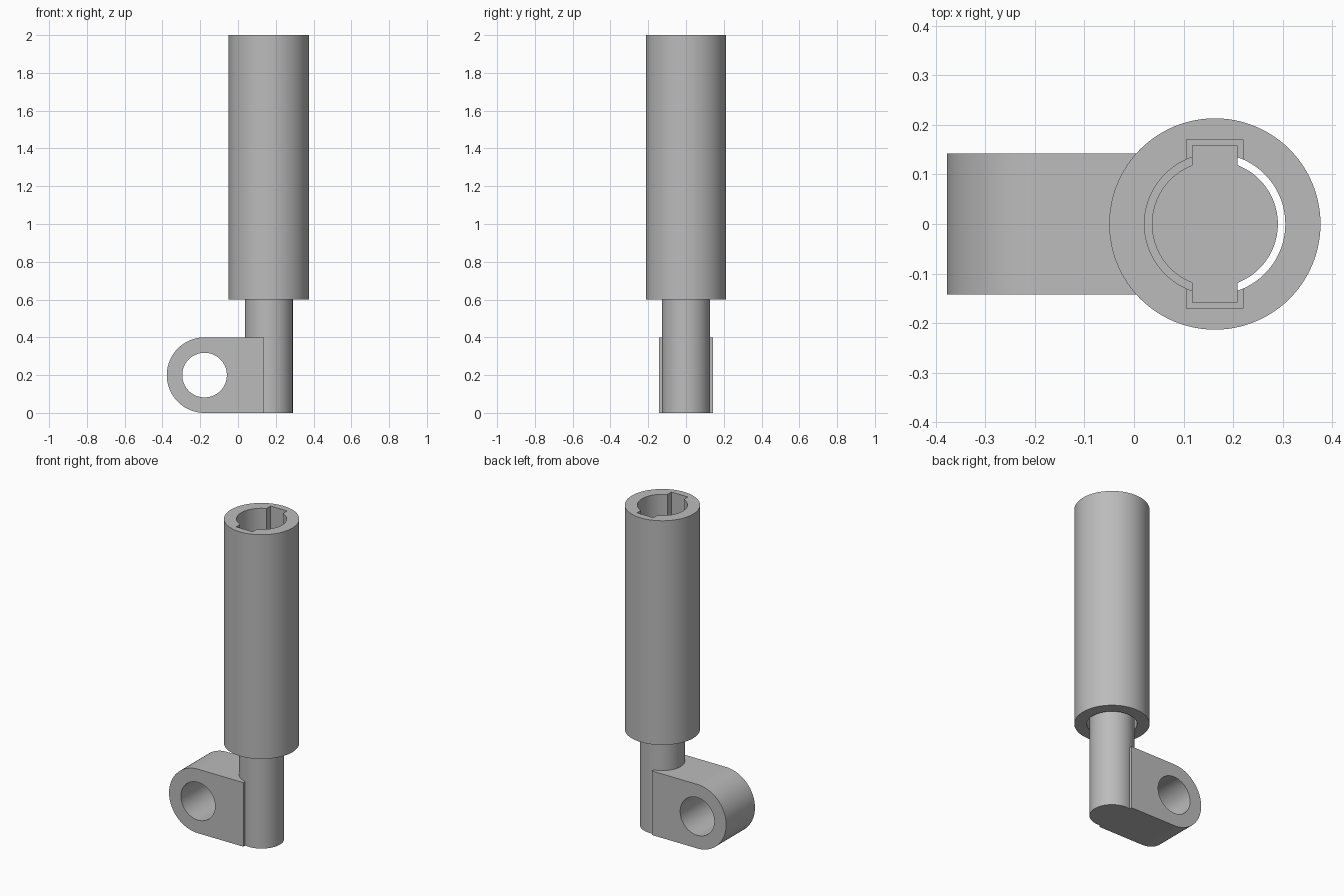
import bpy
import bmesh
from math import pi, sin, cos
from mathutils import Matrix, Vector

AXIS_X = 0.163      # shared axis of sleeve and rod
PIVOT = (-0.177, 0, 0.2)
SIDES = 96

if "Cube" in bpy.data.objects:
    bpy.data.objects.remove(bpy.data.objects["Cube"], do_unlink=True)

grey = bpy.data.materials.new("plain grey")
grey.use_nodes = True
grey.diffuse_color = (0.5, 0.5, 0.5, 1)
grey.node_tree.nodes["Principled BSDF"].inputs["Base Color"].default_value = (0.5, 0.5, 0.5, 1)


def make_object(name, bm):
    bmesh.ops.recalc_face_normals(bm, faces=bm.faces)
    mesh = bpy.data.meshes.new(name)
    bm.to_mesh(mesh)
    bm.free()
    mesh.materials.append(grey)
    obj = bpy.data.objects.new(name, mesh)
    bpy.context.collection.objects.link(obj)
    return obj


def cylinder(name, radius, z0, z1):
    bm = bmesh.new()
    bmesh.ops.create_cone(bm, cap_ends=True, segments=SIDES, radius1=radius, radius2=radius,
                          depth=z1 - z0, matrix=Matrix.Translation((AXIS_X, 0, (z0 + z1) / 2)))
    return make_object(name, bm)


def cross_bar(name, width, length, z0, z1):
    bm = bmesh.new()
    place = Matrix.Translation((AXIS_X, 0, (z0 + z1) / 2))
    bmesh.ops.create_cube(bm, size=1, matrix=place @ Matrix.Diagonal((width, length, z1 - z0, 1)))
    return make_object(name, bm)


def combine(obj, other, operation):
    mod = obj.modifiers.new(operation.lower(), "BOOLEAN")
    mod.operation = operation
    mod.solver = "EXACT"
    mod.object = other
    bpy.context.view_layer.objects.active = obj
    bpy.ops.object.modifier_apply(modifier=mod.name)
    bpy.data.objects.remove(other, do_unlink=True)


def smooth(obj):
    bpy.ops.object.select_all(action="DESELECT")
    obj.select_set(True)
    bpy.context.view_layer.objects.active = obj
    bpy.ops.object.shade_smooth_by_angle(angle=pi / 6)


# Sleeve: round bore all the way, keyways stopping above a lower retaining lip
sleeve = cylinder("sleeve", 0.213, 0.6, 2.0)
combine(sleeve, cylinder("bore_cutter", 0.142, 0.5, 2.1), "DIFFERENCE")
combine(sleeve, cross_bar("keyway_cutter", 0.114, 0.34, 0.7, 2.1), "DIFFERENCE")

# Rod with two opposite keys at its upper end
rod = cylinder("keyed_rod", 0.127, 0.0, 1.3)
combine(rod, cross_bar("rod_keys", 0.092, 0.316, 1.1, 1.3), "UNION")

# Lug: rounded at the pivot end, square where it meets the rod
bm = bmesh.new()
outline = [Vector((PIVOT[0] - 0.2 * sin(pi * i / 48), -0.142, 0.2 + 0.2 * cos(pi * i / 48)))
           for i in range(49)]
outline += [Vector((0.137, -0.142, 0)), Vector((0.137, -0.142, 0.4))]
face = bm.faces.new([bm.verts.new(p) for p in outline])
extruded = bmesh.ops.extrude_face_region(bm, geom=[face])["geom"]
bmesh.ops.translate(bm, vec=(0, 0.284, 0),
                    verts=[v for v in extruded if isinstance(v, bmesh.types.BMVert)])
lug = make_object("pivot_lug", bm)

# Pin hole through the lug
bm = bmesh.new()
bmesh.ops.create_cone(bm, cap_ends=True, segments=SIDES, radius1=0.118, radius2=0.118, depth=0.6,
                      matrix=Matrix.Translation(PIVOT) @ Matrix.Rotation(pi / 2, 4, "X"))
combine(lug, make_object("pin_hole_cutter", bm), "DIFFERENCE")

for part in (sleeve, rod, lug):
    smooth(part)
